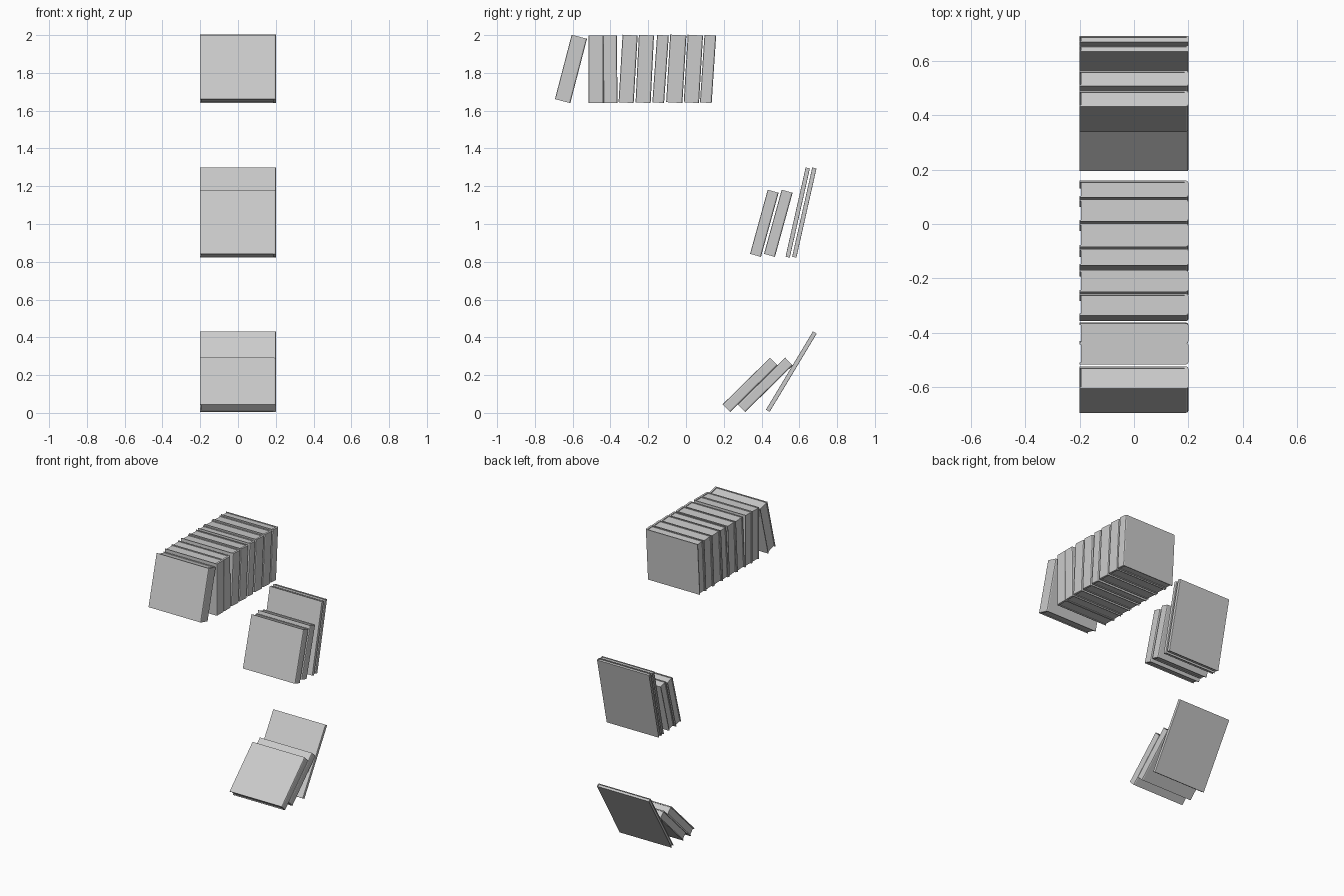
import bpy, bmesh
from math import radians, sin

if "Cube" in bpy.data.objects:
    bpy.data.objects.remove(bpy.data.objects["Cube"])


def prism(bm, profile, z0, z1):
    """Extrude an (x, y) outline from z0 to z1."""
    face = bm.faces.new([bm.verts.new((x, y, z0)) for x, y in profile])
    out = bmesh.ops.extrude_face_region(bm, geom=[face])
    for v in out["geom"]:
        if isinstance(v, bmesh.types.BMVert):
            v.co.z = z1


def book(name, y, base, lean, t, h, cover, bevel):
    """Book with spine at +x; y is its bottom front corner, base its lowest z."""
    a = radians(lean)
    bm = bmesh.new()
    c, b, f, s = cover, bevel, -0.2, 0.2
    inset = 0.005
    # wrapped cover: two boards and a rounded spine
    outline = [(f, 0), (s - b, 0), (s - b * 0.3, b * 0.3), (s, b),
               (s, t - b), (s - b * 0.3, t - b * 0.3), (s - b, t), (f, t),
               (f, t - c), (s - b - c, t - c), (s - b - c, c), (f, c)]
    prism(bm, outline, 0, h)
    # page block, set in from the cover edges
    prism(bm, [(f + inset, c), (s - b - c, c), (s - b - c, t - c), (f + inset, t - c)],
          inset, h - inset)
    bmesh.ops.recalc_face_normals(bm, faces=bm.faces)
    mesh = bpy.data.meshes.new(name)
    bm.to_mesh(mesh)
    bm.free()
    ob = bpy.data.objects.new(name, mesh)
    ob.location = (0, y, base + max(0, t * sin(a)))
    ob.rotation_euler.x = -a
    bpy.context.collection.objects.link(ob)


# (bottom y, lean in degrees, thickness) of each thick book
upper = [(-0.694, 14.6, 0.084), (-0.516, 0, 0.079), (-0.437, -0.4, 0.074),
         (-0.357, 3.4, 0.080), (-0.267, 2.8, 0.080), (-0.178, 4.0, 0.062),
         (-0.105, 3.4, 0.086), (-0.012, 3.4, 0.081), (0.074, 3.8, 0.062)]
middle = [(0.339, 15.4, 0.060), (0.413, 15.4, 0.060)]
lower = [(0.194, 45.5, 0.057), (0.274, 45.5, 0.057)]

for label, base, row in (("upper", 1.64, upper), ("middle", 0.826, middle), ("lower", 0.005, lower)):
    for i, (y, lean, t) in enumerate(row, 1):
        height = 0.352 if lean > 10 else 0.358
        book(f"{label}_book_{i}", y, base, lean, t, height, 0.006, 0.008)

# tall thin books
for i, (y, base, lean) in enumerate([(0.527, 0.822, 12.7), (0.562, 0.822, 12.7), (0.423, 0.005, 31)], 1):
    book(f"thin_book_{i}", y, base, lean, 0.023, 0.484, 0.004, 0.003)
